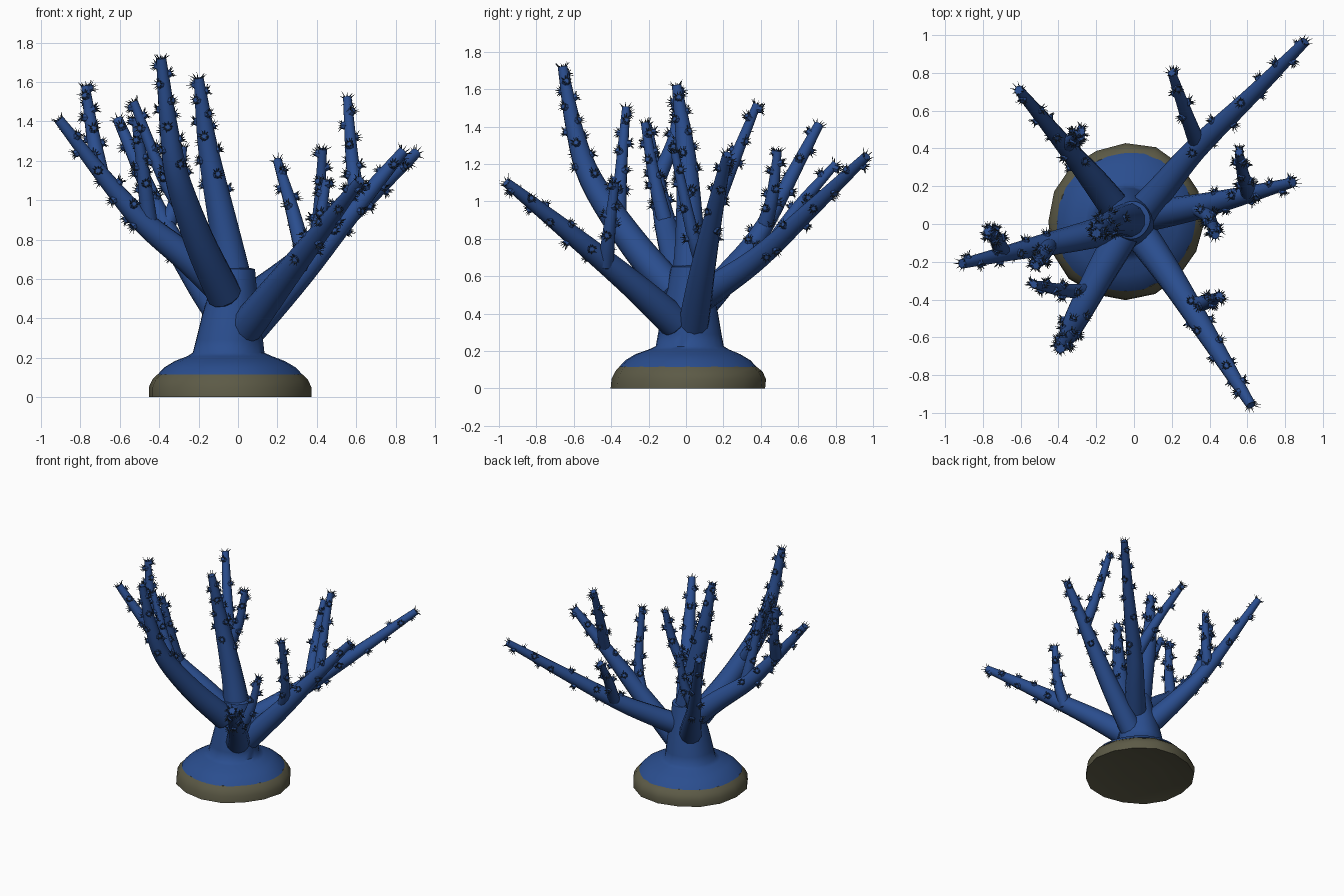
import bpy, bmesh, math, random
from mathutils import Vector

random.seed(4)
cube = bpy.data.objects.get("Cube")
if cube:
    bpy.data.objects.remove(cube, do_unlink=True)


def material(name, rgb):
    m = bpy.data.materials.new(name)
    m.use_nodes = True
    m.diffuse_color = (*rgb, 1)
    m.node_tree.nodes["Principled BSDF"].inputs["Base Color"].default_value = (*rgb, 1)
    return m


BLUE = material("coral blue", (0.023, 0.075, 0.272))
SLATE = material("tentacle slate", (0.026, 0.042, 0.065))
OLIVE = material("olive rock", (0.108, 0.103, 0.062))


def finish(name, bm, mats, angle=45):
    bmesh.ops.recalc_face_normals(bm, faces=bm.faces)
    mesh = bpy.data.meshes.new(name)
    bm.to_mesh(mesh)
    bm.free()
    for m in mats:
        mesh.materials.append(m)
    ob = bpy.data.objects.new(name, mesh)
    bpy.context.collection.objects.link(ob)
    bpy.ops.object.select_all(action='DESELECT')
    bpy.context.view_layer.objects.active = ob
    ob.select_set(True)
    bpy.ops.object.shade_smooth_by_angle(angle=math.radians(angle))


def ring(bm, centre, side, up, radius, sides):
    steps = [2 * math.pi * i / sides for i in range(sides)]
    return [bm.verts.new(centre + radius * (math.cos(a) * side + math.sin(a) * up)) for a in steps]


def frame(axis):
    side = axis.orthogonal().normalized()
    return side, axis.cross(side)


def bridge(bm, a, b):
    n = len(a)
    for i in range(n):
        bm.faces.new((a[i], a[(i + 1) % n], b[(i + 1) % n], b[i]))


def spline(points, per=5):
    """Smooth curve through the points."""
    p = [Vector(q) for q in points]
    p = [2 * p[0] - p[1]] + p + [2 * p[-1] - p[-2]]
    out = []
    for a, b, c, d in zip(p, p[1:], p[2:], p[3:]):
        for k in range(per):
            t = k / per
            out.append(0.5 * (2 * b + (c - a) * t + (2 * a - 5 * b + 4 * c - d) * t * t
                              + (3 * b - a - 3 * c + d) * t ** 3))
    return out + [p[-2]]


def crown(bm, centre, axis, radius, length, count):
    """Ring of thin tentacles splaying outwards."""
    u, v = frame(axis)
    for i in range(count):
        a = 2 * math.pi * (i + random.uniform(-0.3, 0.3)) / count
        out = math.cos(a) * u + math.sin(a) * v
        way = (out * random.uniform(0.3, 1.3) + axis * 0.7).normalized()
        foot = centre + out * radius * 0.8
        tip = bm.verts.new(foot + way * length * random.uniform(0.8, 1.15))
        base = ring(bm, foot, *frame(way), 0.004, 3)
        for k in range(3):
            bm.faces.new((base[k], base[(k + 1) % 3], tip)).material_index = 1


def polyp(bm, centre, axis):
    """Short nub carrying a crown of tentacles."""
    u, v = frame(axis)
    low = ring(bm, centre - axis * 0.014, u, v, 0.024, 7)
    high = ring(bm, centre + axis * 0.013, u, v, 0.018, 7)
    bridge(bm, low, high)
    bm.faces.new(high)
    crown(bm, centre + axis * 0.012, axis, 0.016, 0.027, 10)


def branch(name, points, r0, r1, polyps, first):
    path = spline(points)
    n = len(path) - 1
    tangents = [(path[min(i + 1, n)] - path[max(i - 1, 0)]).normalized() for i in range(n + 1)]
    radii = [r0 + (r1 - r0) * (i / n) ** 1.25 for i in range(n + 1)]
    bm = bmesh.new()
    # Tapered tube with a rounded foot
    side = tangents[0].orthogonal().normalized()
    foot = ring(bm, path[0] - tangents[0] * r0 * 0.4, side, tangents[0].cross(side), r0 * 0.6, 12)
    bm.faces.new(foot)
    previous = foot
    for centre, t, radius in zip(path, tangents, radii):
        side = (side - t * side.dot(t)).normalized()
        loop = ring(bm, centre, side, t.cross(side), radius, 12)
        bridge(bm, previous, loop)
        previous = loop
    bm.faces.new(previous)
    crown(bm, path[-1], tangents[-1], r1, 0.034, 8)
    # Polyps spiral around the outer part
    turn = random.uniform(0, 6)
    for k in range(polyps):
        s = (first + (0.97 - first) * k / (polyps - 1)) * n
        i = min(int(s), n - 1)
        t = tangents[i]
        u, v = frame(t)
        a = turn + k * 2.4
        out = math.cos(a) * u + math.sin(a) * v
        polyp(bm, path[i].lerp(path[i + 1], s - i) + out * radii[i + 1], (out + t * 0.25).normalized())
    finish(name, bm, [BLUE, SLATE])


def lathe(name, profile, sides, wobble, mat, angle):
    """Slightly irregular stack of rings (radius, height, x, y), closed at both ends."""
    bm = bmesh.new()
    previous = None
    for r, z, cx, cy in profile:
        loop = []
        for i in range(sides):
            a = 2 * math.pi * i / sides
            rr = r * (1 + wobble * math.sin(2 * a) + wobble * 0.6 * math.cos(5 * a))
            loop.append(bm.verts.new((cx + rr * math.cos(a), cy + rr * math.sin(a), z)))
        if previous:
            bridge(bm, previous, loop)
        else:
            bm.faces.new(loop)
        previous = loop
    bm.faces.new(previous)
    finish(name, bm, [mat], angle)


# Rock foot, then skirt and trunk as one flowing body
X = -0.045
lathe("rock_foot", [(0.15, 0.035, X, .01), (0.32, 0.02, X, .01), (0.413, 0.0, X, .01), (0.413, 0.05, X, .015),
                    (0.394, 0.09, X, .015), (0.367, 0.116, X, .01)], 16, 0.02, OLIVE, 40)
lathe("coral_body", [(0.368, 0.114, X, .01), (0.335, 0.15, X, .01), (0.28, 0.183, X, .01), (0.215, 0.208, X, .015),
                     (0.182, 0.225, -.05, .02), (0.17, 0.29, -.045, .02), (0.148, 0.42, -.035, .02),
                     (0.12, 0.54, -.025, .02), (0.1, 0.65, -.015, .02), (0.075, 0.656, -.015, .02)],
      24, 0.02, BLUE, 60)

# Main branches: name, path, foot radius, polyp count
mains = [
    ("back_left_branch", [(0, .02, .45), (.15, .19, .56), (.33, .4, .71), (.61, .67, .96), (.905, .965, 1.24)], .085, 13),
    ("left_branch", [(.06, .04, .34), (.33, .09, .64), (.58, .15, .94), (.84, .22, 1.25)], .082, 11),
    ("front_left_branch", [(.04, -.06, .355), (.2, -.29, .56), (.41, -.62, .83), (.62, -.96, 1.1)], .088, 13),
    ("front_right_branch", [(-.07, -.07, .52), (-.2, -.3, .8), (-.31, -.51, 1.12), (-.355, -.6, 1.4),
                            (-.39, -.66, 1.72)], .09, 15),
    ("right_branch", [(-.03, 0, .5), (-.25, -.06, .7), (-.47, -.11, .88), (-.65, -.15, 1.08), (-.91, -.21, 1.41)], .085, 13),
    ("back_right_branch", [(-.08, .06, .42), (-.22, .24, .62), (-.37, .42, .87), (-.61, .71, 1.41)], .085, 12),
    ("middle_branch", [(-.02, .02, .58), (-.07, .02, .85), (-.15, 0, 1.25), (-.2, -.05, 1.62)], .095, 15),
]
for name, points, radius, count in mains:
    branch(name, points, radius, 0.026, count, 0.5)

# Side twigs
twigs = [
    ("back_left_twig", [(.33, .44, .74), (.27, .6, .97), (.2, .8, 1.2)], 6),
    ("left_inner_twig", [(.33, .09, .66), (.4, .03, .85), (.43, -.06, 1.26)], 9),
    ("left_outer_twig", [(.61, .16, .98), (.58, .25, 1.2), (.555, .38, 1.52)], 8),
    ("front_left_twig", [(.31, -.43, .66), (.4, -.41, .85), (.45, -.38, 1.1)], 7),
    ("front_right_twig", [(-.23, -.36, .88), (-.38, -.35, 1.12), (-.53, -.32, 1.5)], 10),
    ("right_inner_twig", [(-.45, -.11, .88), (-.48, -.17, 1.13), (-.52, -.22, 1.42)], 9),
    ("right_outer_twig", [(-.7, -.14, 1.14), (-.74, -.06, 1.35), (-.775, -.04, 1.58)], 9),
    ("back_right_twig", [(-.36, .42, .87), (-.31, .46, 1.02), (-.28, .49, 1.27)], 8),
]
for name, points, count in twigs:
    branch(name, points, 0.043, 0.022, count, 0.35)
